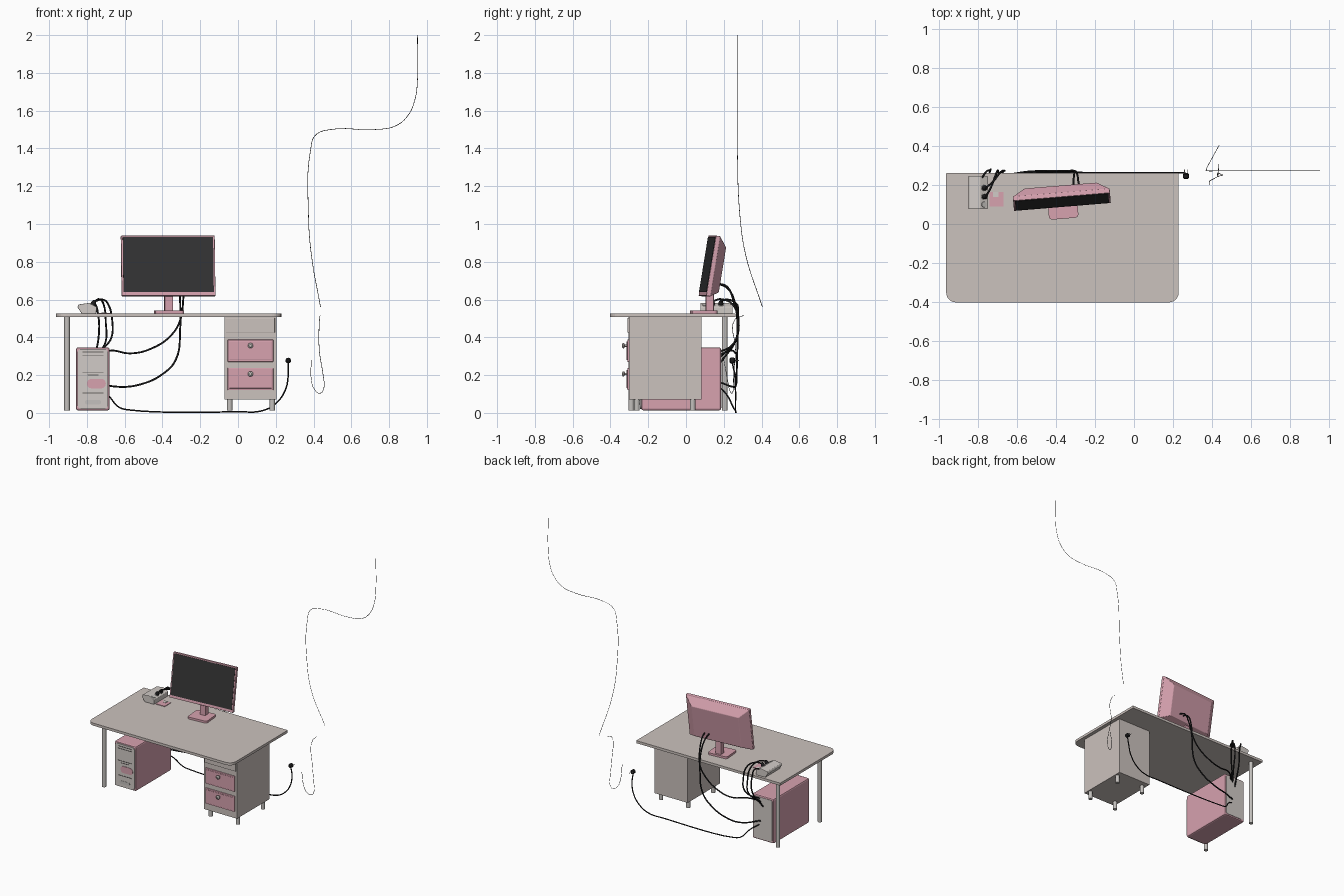
import bpy, bmesh, math
from mathutils import Matrix, Vector

if "Cube" in bpy.data.objects:
    bpy.data.objects.remove(bpy.data.objects["Cube"])


def material(name, rgb):
    m = bpy.data.materials.new(name)
    m.diffuse_color = (*rgb, 1)
    m.use_nodes = True
    m.node_tree.nodes["Principled BSDF"].inputs["Base Color"].default_value = m.diffuse_color
    return m


DESK = material("warm grey", (0.60, 0.54, 0.51))
PALE = material("pale grey", (0.64, 0.60, 0.57))
METAL = material("leg grey", (0.55, 0.53, 0.51))
PINK = material("dusty pink", (0.68, 0.36, 0.43))
SCREEN = material("screen black", (0.032, 0.032, 0.033))
CABLE = material("cable black", (0.012, 0.012, 0.013))
DARK = material("slot grey", (0.14, 0.13, 0.125))


def finish(name, bm, mat, bevel=0, matrix=None, smooth=False):
    me = bpy.data.meshes.new(name)
    bmesh.ops.recalc_face_normals(bm, faces=bm.faces[:])
    bm.to_mesh(me)
    bm.free()
    me.materials.append(mat)
    ob = bpy.data.objects.new(name, me)
    bpy.context.collection.objects.link(ob)
    if matrix:
        ob.matrix_world = matrix
    if bevel:
        mod = ob.modifiers.new("bevel", 'BEVEL')
        mod.width, mod.segments = bevel, 2
    if smooth:
        bpy.ops.object.select_all(action='DESELECT')
        ob.select_set(True)
        bpy.context.view_layer.objects.active = ob
        bpy.ops.object.shade_smooth_by_angle()
    return ob


def box(name, x, y, z, mat, bevel=0, matrix=None):
    """Box from (min, max) pairs."""
    bm = bmesh.new()
    bmesh.ops.create_cube(bm, size=1)
    for v in bm.verts:
        v.co = [(r[0] + r[1]) / 2 + c * (r[1] - r[0]) for r, c in zip((x, y, z), v.co)]
    return finish(name, bm, mat, bevel, matrix)


def loft(name, sections, mat, matrix=None, bevel=0, smooth=False):
    """Skin a list of equal-length point loops and cap both ends."""
    bm = bmesh.new()
    rings = [[bm.verts.new(p) for p in s] for s in sections]
    n = len(rings[0])
    for a, b in zip(rings, rings[1:]):
        for i in range(n):
            bm.faces.new((a[i], a[(i + 1) % n], b[(i + 1) % n], b[i]))
    bm.faces.new(rings[0])
    bm.faces.new(rings[-1])
    return finish(name, bm, mat, bevel, matrix, smooth)


def rounded(x, y, radii, steps=6):
    """Rounded rectangle outline; radii for corners (+,+) (-,+) (-,-) (+,-)."""
    pts = []
    for k, (sx, sy) in enumerate(((1, 1), (-1, 1), (-1, -1), (1, -1))):
        r = radii[k]
        cx, cy = x[sx > 0] - sx * r, y[sy > 0] - sy * r
        for i in range(steps + 1):
            a = math.radians(90 * (k + i / steps))
            pts.append((cx + r * math.cos(a), cy + r * math.sin(a)))
    return pts


def slab_xy(name, x, y, z, r, mat, matrix=None):
    o = rounded(x, y, r)
    return loft(name, [[(a, b, h) for a, b in o] for h in z], mat, matrix)


def slab_xz(name, x, z, y, r, mat):
    o = rounded(x, z, [r] * 4)
    return loft(name, [[(a, h, b) for a, b in o] for h in y], mat)


def turned(name, profile, origin, axis, mat, n=16):
    """Round part: profile of (radius, distance) along an axis."""
    m = Matrix.Translation(origin) @ Vector(axis).to_track_quat('Z', 'Y').to_matrix().to_4x4()
    rings = [[(r * math.cos(2 * math.pi * i / n), r * math.sin(2 * math.pi * i / n), h)
              for i in range(n)] for r, h in profile]
    return loft(name, rings, mat, m, smooth=True)


def cable(name, pts, r, mat=CABLE, res=2):
    cu = bpy.data.curves.new(name, 'CURVE')
    cu.dimensions = '3D'
    cu.bevel_depth, cu.bevel_resolution, cu.resolution_u = r, res, 6
    cu.use_fill_caps = True
    sp = cu.splines.new('BEZIER')
    sp.bezier_points.add(len(pts) - 1)
    for b, p in zip(sp.bezier_points, pts):
        b.co = p
        b.handle_left_type = b.handle_right_type = 'AUTO'
    tmp = bpy.data.objects.new(name + "_path", cu)
    bpy.context.collection.objects.link(tmp)
    me = bpy.data.meshes.new_from_object(tmp.evaluated_get(bpy.context.evaluated_depsgraph_get()))
    bpy.data.objects.remove(tmp)
    me.materials.clear()
    me.materials.append(mat)
    ob = bpy.data.objects.new(name, me)
    bpy.context.collection.objects.link(ob)


# Desk top and its two left legs
slab_xy("desk_top", (-0.963, 0.229), (-0.402, 0.262), (0.507, 0.526), (0.004, 0.004, 0.05, 0.05), DESK)
for side, y in (("front", -0.29), ("back", 0.205)):
    turned("desk_leg_" + side, [(0.015, 0), (0.015, 0.494)], (-0.905, y, 0.013), (0, 0, 1), METAL)

# Drawer cabinet
box("cabinet", (-0.072, 0.203), (-0.302, 0.083), (0.072, 0.507), DESK)
box("cabinet_top_panel", (-0.063, 0.195), (-0.31, -0.302), (0.425, 0.503), DESK, 0.002)
for i, z in enumerate((0.12, 0.27)):
    box(f"drawer_{i}", (-0.055, 0.187), (-0.31, -0.302), (z, z + 0.118), PINK, 0.003)
    box(f"drawer_face_{i}", (-0.045, 0.177), (-0.314, -0.31), (z + 0.01, z + 0.108), PINK, 0.002)
    turned(f"drawer_knob_{i}", [(0.006, 0), (0.006, 0.012), (0.014, 0.016), (0.014, 0.022), (0.007, 0.027)],
           (0.066, -0.312, z + 0.086), (0, -1, 0), PALE)
for x in (-0.044, 0.182):
    for y in (-0.26, 0.035):
        turned("cabinet_leg", [(0.015, 0), (0.015, 0.06)], (x, y, 0.013), (0, 0, 1), METAL)

# Computer tower
box("tower_case", (-0.857, -0.68), (-0.236, 0.186), (0.013, 0.347), PINK, 0.01)
slab_xz("tower_front_panel", (-0.849, -0.688), (0.021, 0.339), (-0.243, -0.234), 0.02, PALE)
slab_xz("tower_back_panel", (-0.845, -0.692), (0.025, 0.335), (0.18, 0.189), 0.012, PALE)
for z, w in ((0.322, 0.055), (0.305, 0.055), (0.215, 0.055), (0.2, 0.03), (0.105, 0.055)):
    box("tower_slot", (-0.768 - w, -0.768 + w), (-0.245, -0.24), (z - 0.002, z + 0.002), DARK)
slab_xz("tower_badge", (-0.80, -0.70), (0.13, 0.18), (-0.246, -0.24), 0.024, PINK)
slab_xz("tower_grille", (-0.81, -0.725), (0.045, 0.068), (-0.245, -0.24), 0.011, METAL)

# Monitor, turned and tilted back
yaw = Matrix.Rotation(math.radians(4.7), 4, 'Z')
mon = Matrix.Translation((-0.367, 0.087, 0.62)) @ yaw @ Matrix.Rotation(math.radians(-9.3), 4, 'X')


def rect(w, z0, z1, y):
    return [(-w, y, z0), (w, y, z0), (w, y, z1), (-w, y, z1)]


loft("monitor_case", [rect(0.249, 0, 0.323, 0), rect(0.249, 0, 0.323, 0.022),
                      rect(0.185, 0.03, 0.27, 0.068)], PINK, mon, 0.003)
box("monitor_screen", (-0.24, 0.24), (-0.002, 0.003), (0.02, 0.316), SCREEN, 0, mon)
stand = Matrix.Translation((-0.365, 0.094, 0)) @ yaw
slab_xy("monitor_base", (-0.076, 0.076), (-0.067, 0.067), (0.526, 0.541), [0.018] * 4, PINK, stand)
box("monitor_neck", (-0.022, 0.022), (0.01, 0.052), (0.535, 0.69), PINK, 0.004, stand)

# Power strip on the desk: cross-section pulled along y
section = [(-0.828, 0.526), (-0.75, 0.526), (-0.749, 0.562), (-0.79, 0.582), (-0.845, 0.574), (-0.85, 0.56)]
loft("power_strip", [[(x, y, z) for x, z in section] for y in (0.077, 0.246)], PALE, None, 0.003)
slope = Vector((0.44, 0, 0.9))
for i, y in enumerate((0.1, 0.14, 0.185)):
    turned(f"socket_{i}", [(0.015, 0), (0.014, 0.004)], (-0.77, y, 0.571), slope, METAL)
    if i:
        turned(f"strip_plug_{i}", [(0.013, 0), (0.013, 0.012), (0.006, 0.026)], (-0.769, y, 0.573), slope, CABLE)

# Square disk lying on the desk
box("disk", (-0.742, -0.67), (0.09, 0.163), (0.526, 0.530), PINK)
box("disk_shutter", (-0.722, -0.694), (0.138, 0.163), (0.526, 0.5315), PALE)

# Cables
cable("monitor_cable_a", [(-0.275, 0.17, 0.685), (-0.285, 0.215, 0.67), (-0.29, 0.25, 0.60), (-0.303, 0.272, 0.5),
                          (-0.35, 0.272, 0.415), (-0.46, 0.272, 0.34), (-0.57, 0.265, 0.315),
                          (-0.67, 0.24, 0.33), (-0.74, 0.186, 0.31)], 0.005)
cable("monitor_cable_b", [(-0.31, 0.17, 0.685), (-0.31, 0.22, 0.66), (-0.306, 0.26, 0.58), (-0.306, 0.272, 0.45),
                          (-0.33, 0.27, 0.28), (-0.40, 0.268, 0.205), (-0.52, 0.265, 0.15),
                          (-0.63, 0.25, 0.138), (-0.75, 0.186, 0.16)], 0.005)
cable("strip_cable_a", [(-0.76, 0.185, 0.59), (-0.72, 0.22, 0.6), (-0.69, 0.26, 0.58), (-0.665, 0.273, 0.48),
                        (-0.67, 0.268, 0.40), (-0.70, 0.24, 0.355), (-0.74, 0.186, 0.325)], 0.005)
cable("strip_cable_b", [(-0.76, 0.14, 0.59), (-0.735, 0.185, 0.602), (-0.71, 0.25, 0.57), (-0.7, 0.273, 0.48),
                        (-0.7, 0.26, 0.38), (-0.75, 0.186, 0.3)], 0.005)
cable("strip_cable_c", [(-0.78, 0.235, 0.57), (-0.76, 0.265, 0.58), (-0.742, 0.275, 0.53),
                        (-0.738, 0.27, 0.40), (-0.77, 0.186, 0.27)], 0.005)
cable("power_cable", [(-0.74, 0.186, 0.13), (-0.685, 0.22, 0.09), (-0.63, 0.25, 0.03), (-0.57, 0.26, 0.015),
                      (0, 0.262, 0.006), (0.13, 0.262, 0.012), (0.2, 0.262, 0.05), (0.25, 0.262, 0.12),
                      (0.266, 0.258, 0.2), (0.266, 0.245, 0.265)], 0.004)
turned("wall_plug", [(0.008, 0), (0.015, 0.006), (0.015, 0.025), (0.008, 0.032)], (0.266, 0.23, 0.277), (0, 1, 0), CABLE)
for x in (0.259, 0.273):
    turned("plug_pin", [(0.002, 0), (0.002, 0.02)], (x, 0.26, 0.277), (0, 1, 0), METAL, 8)

# Thin loose wires on the right
cable("long_wire", [(0.95, 0.272, 2.0), (0.95, 0.272, 1.76), (0.937, 0.272, 1.66), (0.90, 0.272, 1.575),
                    (0.835, 0.272, 1.52), (0.725, 0.272, 1.50), (0.49, 0.272, 1.50), (0.41, 0.272, 1.47),
                    (0.384, 0.272, 1.39), (0.373, 0.285, 1.05), (0.388, 0.315, 0.84), (0.437, 0.405, 0.56)], 0.0015, res=0)
cable("short_wire", [(0.435, 0.307, 0.515), (0.432, 0.262, 0.50), (0.43, 0.262, 0.336), (0.452, 0.252, 0.19),
                     (0.455, 0.25, 0.135), (0.435, 0.245, 0.104), (0.405, 0.23, 0.124), (0.388, 0.22, 0.177),
                     (0.388, 0.2, 0.28)], 0.0015, res=0)
